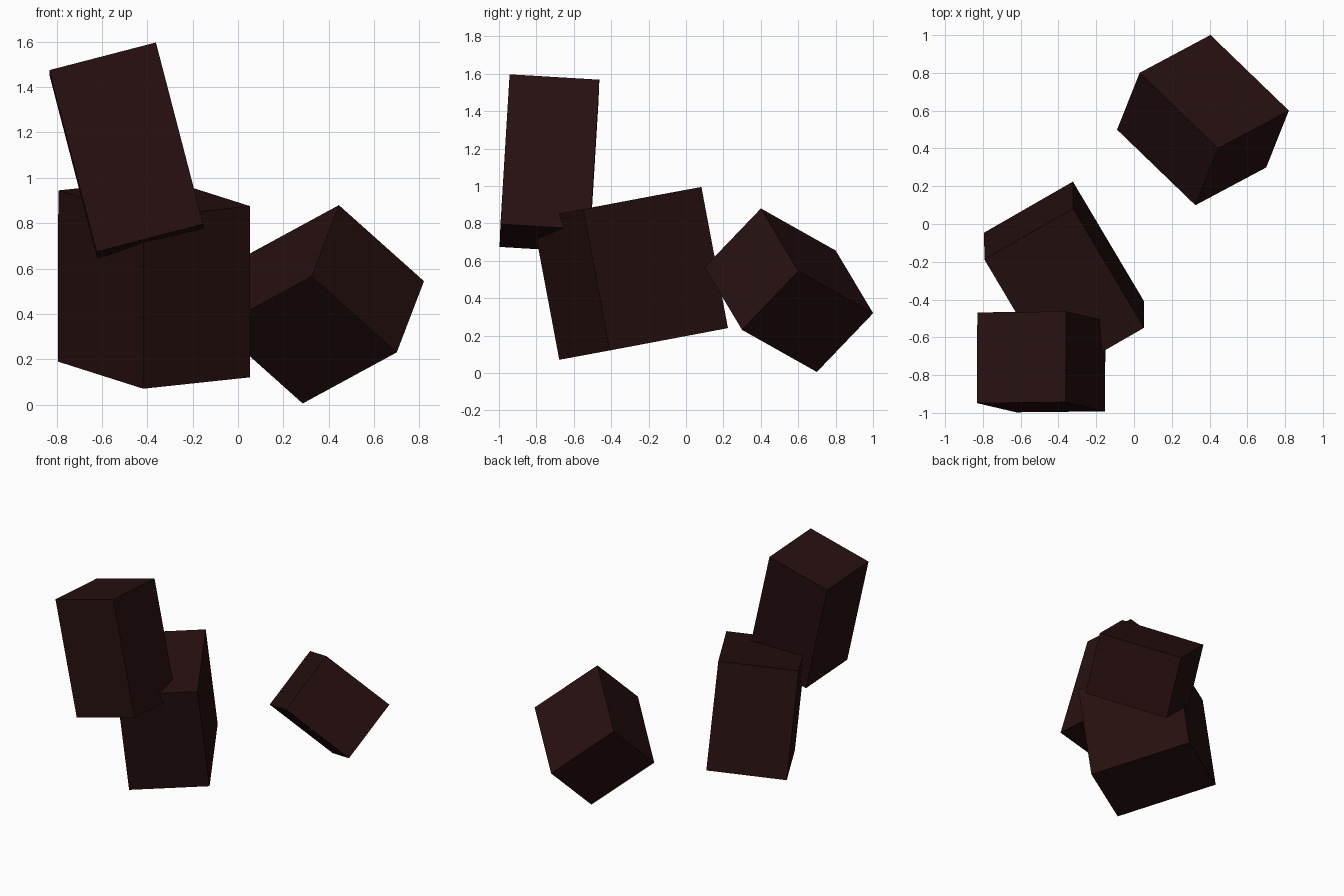
import bpy
from mathutils import Vector, Matrix

if "Cube" in bpy.data.objects:
    bpy.data.objects.remove(bpy.data.objects["Cube"])

# One flat colour for every block
mat = bpy.data.materials.new("dark_maroon")
mat.diffuse_color = (0.02, 0.005, 0.005, 1)
mat.use_nodes = True
mat.node_tree.nodes["Principled BSDF"].inputs["Base Color"].default_value = mat.diffuse_color


def block(name, corner, a, b, c):
    """Tilted box given by one corner and its three edge vectors."""
    a, b, c = Vector(a), Vector(b), Vector(c)
    centre = Vector(corner) + (a + b + c) / 2
    # square up the axes, keeping the measured lengths
    x = a.normalized()
    y = (b - x * b.dot(x)).normalized()
    z = x.cross(y)
    rot = Matrix((x, y, z)).transposed()
    bpy.ops.mesh.primitive_cube_add(size=1, location=centre, rotation=rot.to_euler())
    ob = bpy.context.object
    ob.name = name
    ob.scale = (a.length, b.length, c.length)
    ob.data.materials.append(mat)
    return ob


# Tall leaning block at the front
block("tall_block", (-0.83, -0.945, 1.475),
      (0.47, 0.005, 0.122), (-0.003, 0.48, -0.03), (0.21, -0.055, -0.80))
# Large block in the middle
block("middle_block", (-0.42, -0.68, 0.07),
      (0.47, 0.27, 0.05), (-0.37, 0.635, 0.12), (0, -0.14, 0.755))
# Tumbled block at the back
block("tumbled_block", (0.445, 0.40, 0.88),
      (0.375, 0.20, -0.335), (-0.415, 0.40, -0.225), (-0.12, -0.30, -0.315))
